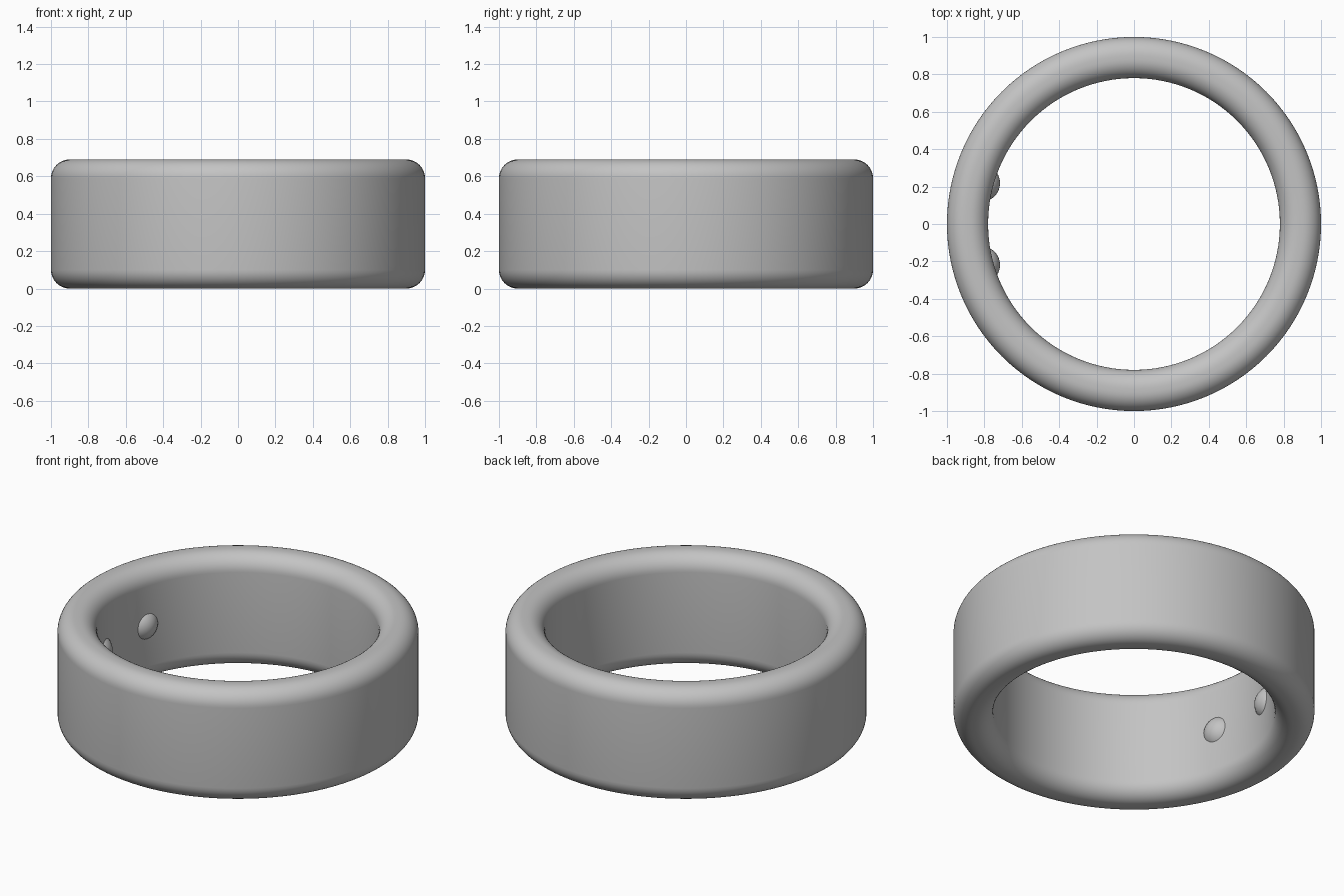
import bpy, bmesh
from math import sin, cos, pi, radians
from mathutils import Matrix, Vector

cube = bpy.data.objects.get("Cube")
if cube:
    bpy.data.objects.remove(cube)

OUTER, INNER, HEIGHT, FILLET = 1.0, 0.78, 0.69, 0.1
SEGMENTS, STEPS = 128, 10

grey = bpy.data.materials.new("satin grey")
grey.use_nodes = True
grey.diffuse_color = (0.55, 0.55, 0.55, 1)
grey.node_tree.nodes["Principled BSDF"].inputs["Base Color"].default_value = grey.diffuse_color


def finish(name, bm):
    """Turn a bmesh into a smooth, coloured object."""
    bmesh.ops.recalc_face_normals(bm, faces=bm.faces)
    mesh = bpy.data.meshes.new(name)
    bm.to_mesh(mesh)
    bm.free()
    mesh.materials.append(grey)
    mesh.shade_smooth()
    obj = bpy.data.objects.new(name, mesh)
    bpy.context.collection.objects.link(obj)
    return obj


# Ring band: rounded rectangle section spun about the vertical axis
bm = bmesh.new()
corners = [(OUTER - FILLET, HEIGHT - FILLET), (INNER + FILLET, HEIGHT - FILLET),
           (INNER + FILLET, FILLET), (OUTER - FILLET, FILLET)]
section = []
for i, (r, z) in enumerate(corners):
    for s in range(STEPS + 1):
        a = (i + s / STEPS) * pi / 2
        section.append(bm.verts.new((r + FILLET * cos(a), 0, z + FILLET * sin(a))))
edges = [bm.edges.new((section[i - 1], section[i])) for i in range(len(section))]
bmesh.ops.spin(bm, geom=section + edges, cent=(0, 0, 0), axis=(0, 0, 1),
               angle=2 * pi, steps=SEGMENTS, use_merge=True)
bmesh.ops.remove_doubles(bm, verts=bm.verts, dist=0.0001)
finish("ring_band", bm)

# Two sensor domes on the inner wall, partly sunk into the band
DOME_RADIUS, DOME_TIP = 0.1, 0.745
for name, angle in (("sensor_dome_back", 165), ("sensor_dome_front", 195)):
    bm = bmesh.new()
    bmesh.ops.create_uvsphere(bm, u_segments=32, v_segments=20, radius=DOME_RADIUS)
    dome = finish(name, bm)
    a = radians(angle)
    dist = DOME_TIP + DOME_RADIUS
    dome.location = (dist * cos(a), dist * sin(a), HEIGHT / 2)
